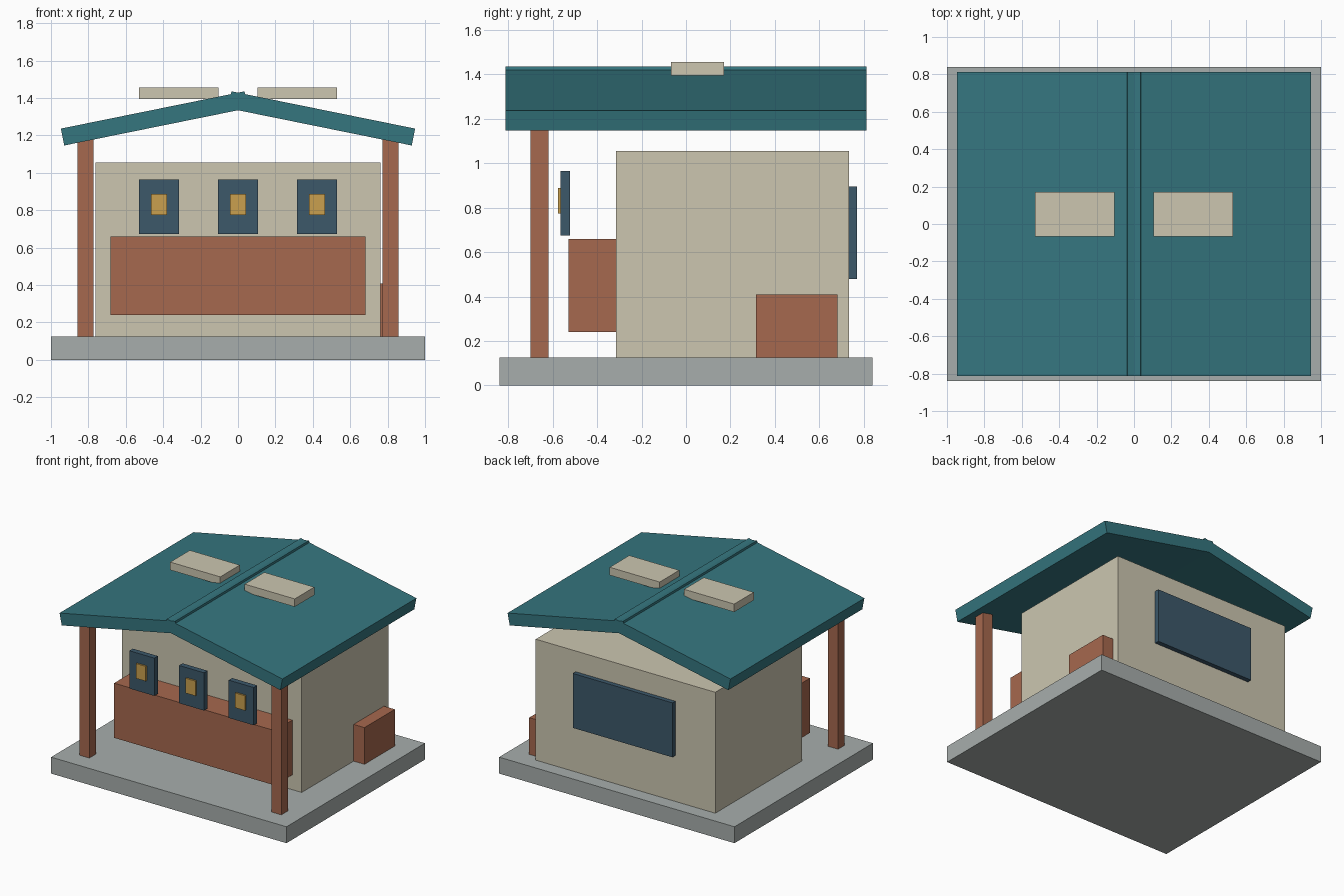
import bpy
import math

if "Cube" in bpy.data.objects:
    bpy.data.objects.remove(bpy.data.objects["Cube"])


def material(name, r, g, b):
    """Flat material from sRGB 0-255 values."""
    def lin(c):
        c /= 255
        return c / 12.92 if c <= 0.04045 else ((c + 0.055) / 1.055) ** 2.4
    m = bpy.data.materials.new(name)
    m.diffuse_color = (lin(r), lin(g), lin(b), 1)
    m.use_nodes = True
    m.node_tree.nodes["Principled BSDF"].inputs["Base Color"].default_value = m.diffuse_color
    return m


GREY = material("grey stone", 167, 174, 172)
CREAM = material("cream plaster", 204, 198, 176)
RED = material("red brown wood", 166, 104, 78)
TEAL = material("teal roofing", 53, 118, 127)
NAVY = material("dark blue panel", 60, 88, 106)
GOLD = material("gold", 202, 160, 78)


def box(name, x, y, z, mat, tilt=0):
    """Box from (min, max) ranges, optionally tilted about the y axis."""
    bpy.ops.mesh.primitive_cube_add(size=1)
    o = bpy.context.object
    o.name = name
    for v in o.data.vertices:
        for i, r in enumerate((x, y, z)):
            v.co[i] *= r[1] - r[0]
    o.location = [(r[0] + r[1]) / 2 for r in (x, y, z)]
    o.rotation_euler.y = tilt
    o.data.materials.append(mat)
    return o


# Platform and building
box("platform", (-1, 1), (-0.84, 0.84), (0, 0.126), GREY)
box("building", (-0.763, 0.763), (-0.316, 0.734), (0.126, 1.055), CREAM)

# Front counter, side crate and back window
box("counter", (-0.683, 0.683), (-0.528, -0.316), (0.24, 0.66), RED)
box("side_crate", (0.763, 0.855), (0.314, 0.682), (0.126, 0.408), RED)
box("back_window", (-0.423, 0.423), (0.734, 0.769), (0.478, 0.896), NAVY)

# Display panels with gold centres
for i, cx in enumerate((-0.422, 0, 0.422)):
    box(f"panel_{i + 1}", (cx - 0.106, cx + 0.106), (-0.564, -0.522),
        (0.674, 0.964), NAVY)
    box(f"panel_centre_{i + 1}", (cx - 0.042, cx + 0.042), (-0.577, -0.564),
        (0.774, 0.888), GOLD)

# Posts, tilted roof slabs that cross at the ridge, and flat roof vents
TILT, LENGTH, THICK = 0.2, 1.002, 0.092
for side, s in (("left", -1), ("right", 1)):
    px = sorted((s * 0.773, s * 0.858))
    box(f"{side}_post", px, (-0.70, -0.62), (0.126, 1.18), RED)

    cx = s * (0.456 - math.sin(TILT) * -THICK / 2 - 0.018)
    cx = s * 0.447
    cz = 1.291
    box(f"{side}_roof_slab", (cx - LENGTH / 2, cx + LENGTH / 2),
        (-0.813, 0.813), (cz - THICK / 2, cz + THICK / 2), TEAL, s * TILT)

    vx = sorted((s * 0.104, s * 0.529))
    box(f"{side}_roof_vent", vx, (-0.067, 0.171), (1.394, 1.455), CREAM)
